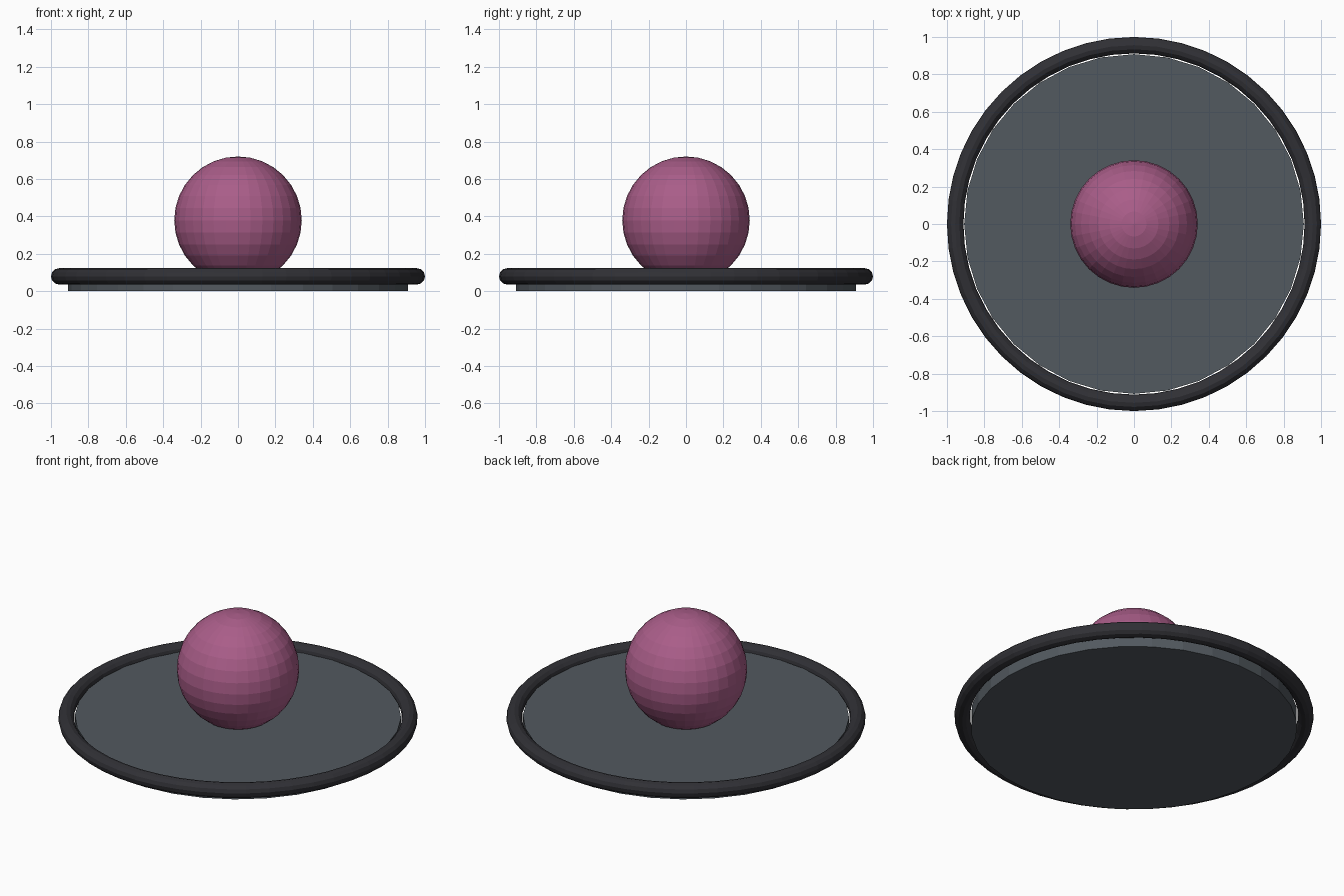
import bpy

if "Cube" in bpy.data.objects:
    bpy.data.objects.remove(bpy.data.objects["Cube"])

def material(name, rgb):
    m = bpy.data.materials.new(name)
    m.diffuse_color = (*rgb, 1)
    m.use_nodes = True
    m.node_tree.nodes["Principled BSDF"].inputs["Base Color"].default_value = m.diffuse_color
    return m

def finish(name, mat):
    ob = bpy.context.object
    ob.name = name
    ob.data.materials.append(mat)
    return ob

grey = material("slate", (0.085, 0.10, 0.115))
black = material("dark_rubber", (0.03, 0.03, 0.036))
pink = material("pink", (0.40, 0.11, 0.25))

# Base disc
bpy.ops.mesh.primitive_cylinder_add(vertices=32, radius=0.908, depth=0.087, location=(0, 0, 0.0435))
finish("base_disc", grey)

# Rounded rim around the disc
bpy.ops.mesh.primitive_torus_add(major_segments=48, minor_segments=12, major_radius=0.956,
                                 minor_radius=0.044, location=(0, 0, 0.079))
finish("rim", black)

# Ball resting in the centre
bpy.ops.mesh.primitive_uv_sphere_add(segments=32, ring_count=16, radius=0.341, location=(0, 0, 0.379))
finish("ball", pink)
